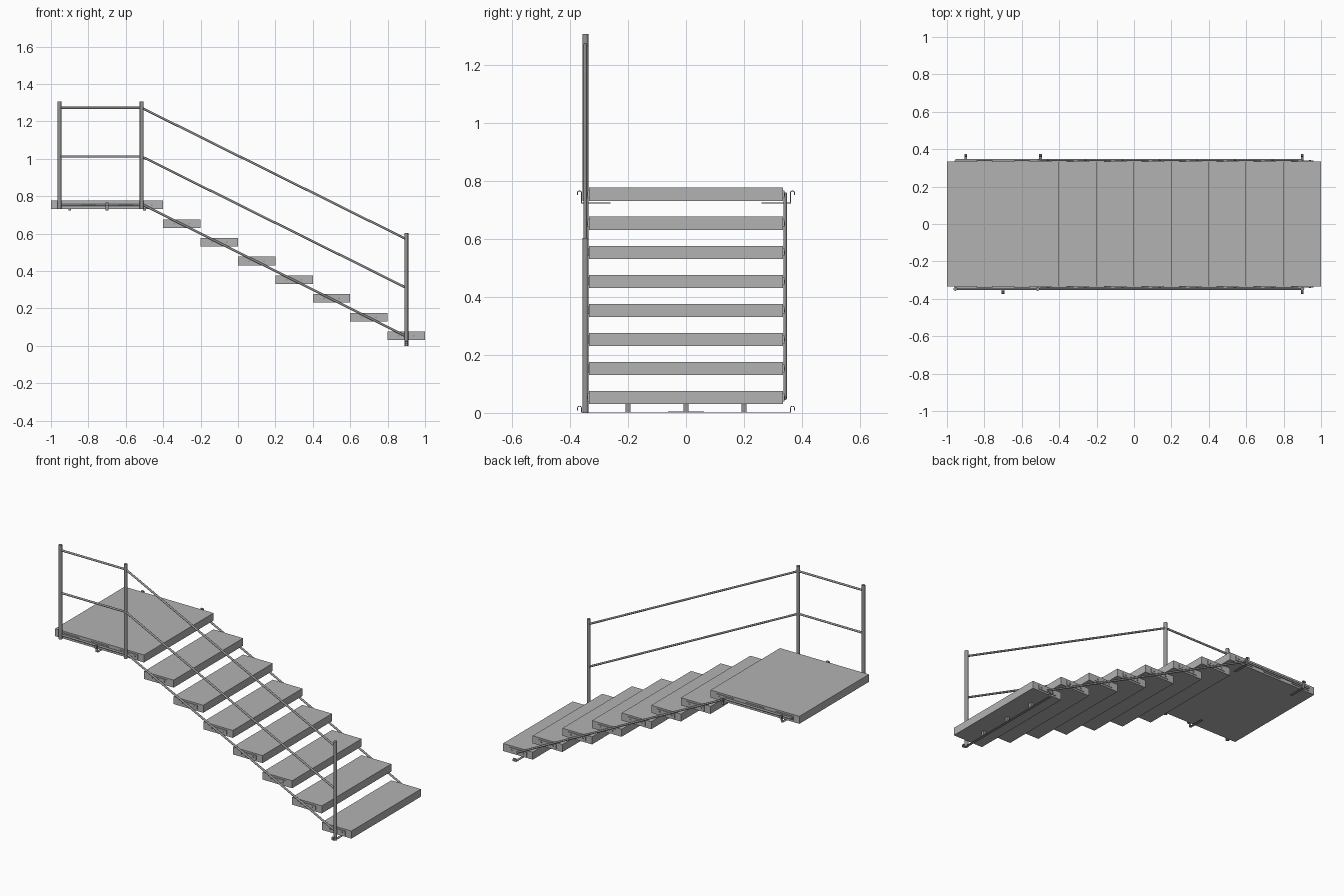
import bpy
import math
from mathutils import Vector

cube = bpy.data.objects.get("Cube")
if cube:
    bpy.data.objects.remove(cube)


def make_material(name, value):
    mat = bpy.data.materials.new(name)
    mat.use_nodes = True
    color = (value, value, value, 1)
    mat.diffuse_color = color
    mat.node_tree.nodes["Principled BSDF"].inputs["Base Color"].default_value = color
    return mat


step_grey = make_material("step grey", 0.45)
metal_grey = make_material("metal grey", 0.3)


def box(name, center, size, mat):
    bpy.ops.mesh.primitive_cube_add(size=1, location=center)
    ob = bpy.context.object
    ob.name = name
    ob.scale = size
    bpy.ops.object.transform_apply(location=False, rotation=False, scale=True)
    ob.data.materials.append(mat)
    return ob


def tube(name, start, end, radius, sides=12):
    start, end = Vector(start), Vector(end)
    axis = end - start
    bpy.ops.mesh.primitive_cylinder_add(vertices=sides, radius=radius,
                                        depth=axis.length, location=(start + end) / 2)
    ob = bpy.context.object
    ob.name = name
    ob.rotation_euler = axis.to_track_quat('Z', 'Y').to_euler()
    ob.data.materials.append(metal_grey)
    bpy.ops.object.shade_smooth_by_angle(angle=math.radians(40))
    return ob


def strap(name, x, points, width=0.015, thickness=0.003):
    """Flat bent bar: a path in y and z, extruded along x."""
    verts = [(x + s * width / 2, y, z) for y, z in points for s in (-1, 1)]
    faces = [(2 * i, 2 * i + 1, 2 * i + 3, 2 * i + 2) for i in range(len(points) - 1)]
    mesh = bpy.data.meshes.new(name)
    mesh.from_pydata(verts, [], faces)
    ob = bpy.data.objects.new(name, mesh)
    bpy.context.collection.objects.link(ob)
    mesh.materials.append(metal_grey)
    mod = ob.modifiers.new("thickness", 'SOLIDIFY')
    mod.thickness = thickness
    mod.offset = 0
    return ob


def hook_profile(side, base, inner, rise):
    """Bar running outward, turning up and curling over at the tip."""
    points = [(side * inner, base), (side * 0.36, base), (side * 0.36, base + rise)]
    for i in range(1, 6):
        a = math.pi * i / 5
        points.append((side * (0.367 - 0.007 * math.cos(a)),
                       base + rise + 0.007 * math.sin(a)))
    points.append((side * 0.374, base + rise - 0.008))
    return points


# Steps, with the landing made of three panels side by side
RISE, RUN, HALF = 0.1, 0.2, 0.335
panels = [("step", 0.9 - RUN * k, 0.053 + RISE * k) for k in range(7)]
panels += [("landing_panel", -0.9 + RUN * k, 0.753) for k in range(3)]
for name, x, z in panels:
    box(name, (x, 0, z), (RUN, 2 * HALF, 0.046), step_grey)
    # Fixing plates and bolts on both ends
    for side in (-1, 1):
        box("fixing_plate", (x, side * (HALF + 0.002), z), (0.12, 0.004, 0.026), step_grey)
        for dx in (-0.04, 0.04):
            tube("bolt", (x + dx, side * HALF, z), (x + dx, side * (HALF + 0.007), z), 0.005, 8)

# Lower rails that carry the steps and the landing
for side in (-1, 1):
    y = side * 0.342
    tube("lower_slope_rail", (-0.51, y, 0.755), (0.9, y, 0.05), 0.006)
    tube("lower_landing_rail", (-0.955, y, 0.753), (-0.51, y, 0.753), 0.006)

# Railing posts and bars on the front side
Y = -0.347
for name, x, bottom, top in (("landing_post", -0.955, 0.73, 1.305),
                             ("corner_post", -0.515, 0.73, 1.305),
                             ("bottom_post", 0.9, 0.0, 0.602)):
    tube(name, (x, Y, bottom), (x, Y, top), 0.0105)
for name, z in (("middle_bar", 1.012), ("top_bar", 1.272)):
    tube(name + "_landing", (-0.955, Y, z), (-0.515, Y, z), 0.006)
    tube(name + "_slope", (-0.515, Y, z), (0.9, Y, z - 0.702), 0.006)

# Hooks under the landing
for x, side in ((-0.9, 1), (-0.5, 1), (-0.7, -1)):
    strap("landing_hook", x, hook_profile(side, 0.7235, 0.26, 0.035))

# Ground strap with curled ends, and its spacer blocks
for side in (-1, 1):
    strap("ground_strap", 0.9, hook_profile(side, 0.0025, 0.0, 0.014))
for y in (-0.2, 0, 0.2):
    box("spacer_block", (0.9, y, 0.017), (0.018, 0.018, 0.028), metal_grey)
